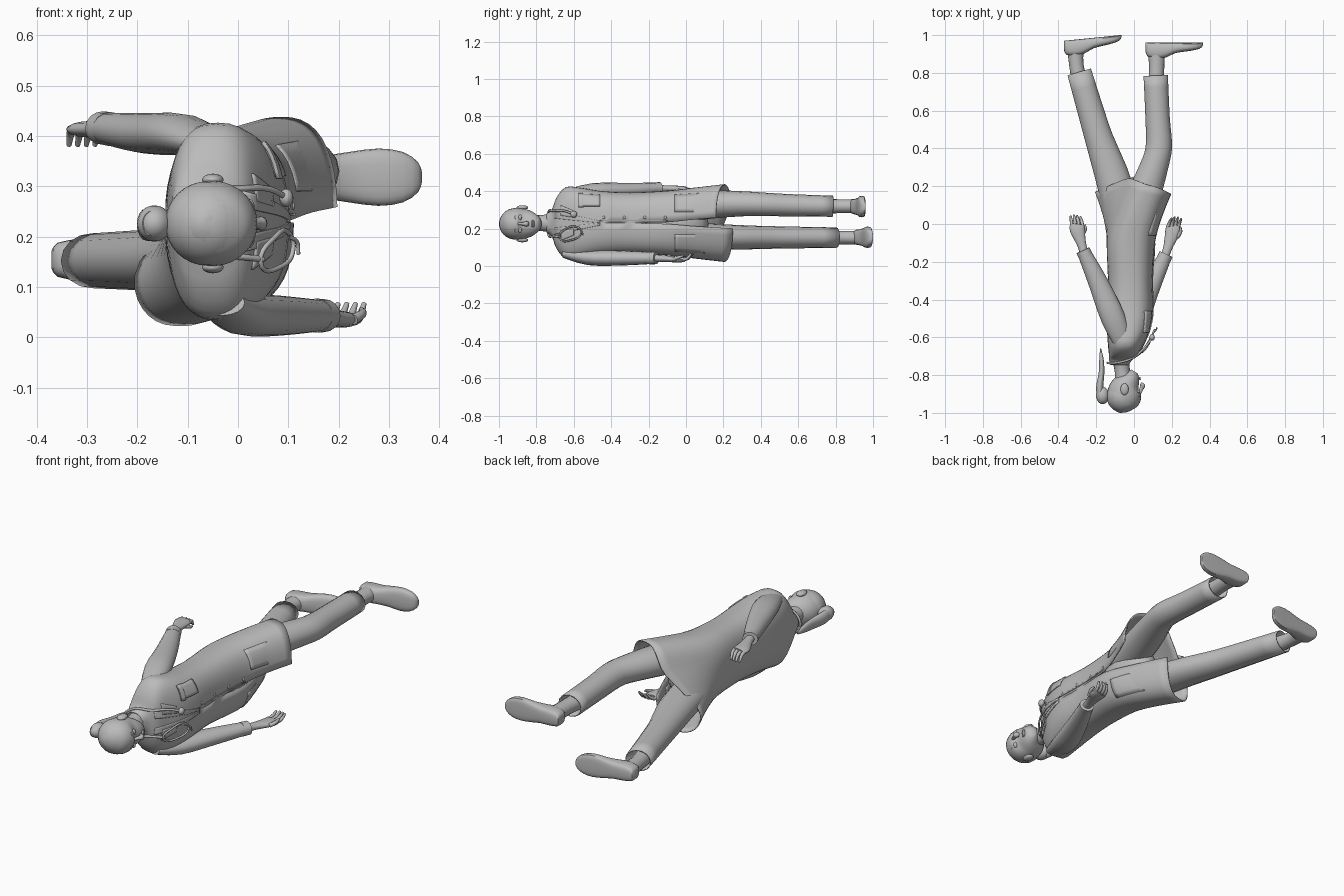
import bpy, bmesh, math
from math import sin, cos, pi, tanh
from mathutils import Vector

if "Cube" in bpy.data.objects:
    bpy.data.objects.remove(bpy.data.objects["Cube"], do_unlink=True)

grey = bpy.data.materials.new("plain grey")
grey.use_nodes = True
grey.diffuse_color = (0.5, 0.5, 0.5, 1)
grey.node_tree.nodes["Principled BSDF"].inputs["Base Color"].default_value = (0.5, 0.5, 0.5, 1)
MID = 0.23  # body centre plane


def finish(name, bm, angle=50, thick=0):
    bmesh.ops.remove_doubles(bm, verts=bm.verts, dist=0.0002)
    bmesh.ops.recalc_face_normals(bm, faces=bm.faces)
    me = bpy.data.meshes.new(name)
    bm.to_mesh(me)
    bm.free()
    me.materials.append(grey)
    me.shade_smooth()
    me.set_sharp_from_angle(angle=math.radians(angle))
    ob = bpy.data.objects.new(name, me)
    bpy.context.collection.objects.link(ob)
    if thick:
        mod = ob.modifiers.new("cloth", "SOLIDIFY")
        mod.thickness, mod.offset = thick, 0
    return ob


def refine(rows, n=3):
    """Smooth interpolation between rows of numbers."""
    out = []
    for i in range(len(rows) - 1):
        a, b, c, d = (rows[max(0, min(len(rows) - 1, i + k))] for k in (-1, 0, 1, 2))
        for j in range(n):
            t = j / n
            out.append([q + t * (r - p) / 2 + t * t * (2 * p - 5 * q + 4 * r - s) / 2
                        + t ** 3 * (3 * q - p - 3 * r + s) / 2 for p, q, r, s in zip(a, b, c, d)])
    return out + [list(rows[-1])]


def loft(name, rings, closed=True, caps=True, **kw):
    bm = bmesh.new()
    vs = [[bm.verts.new(p) for p in r] for r in rings]
    n = len(vs[0])
    for a, b in zip(vs, vs[1:]):
        for i in range(n if closed else n - 1):
            j = (i + 1) % n
            bm.faces.new((a[i], a[j], b[j], b[i]))
    if caps:
        bm.faces.new(vs[0])
        bm.faces.new(vs[-1])
    return finish(name, bm, **kw)


def power(v, p):
    return math.copysign(abs(v) ** p, v)


def tube(name, rows, sides=16, caps=True, n=3, **kw):
    """Rows: x, y, z, in-plane radius, vertical radius."""
    rows = refine(rows, n)
    pts = [Vector(r[:3]) for r in rows]
    rings = []
    for i, r in enumerate(rows):
        t = (pts[min(i + 1, len(pts) - 1)] - pts[max(i - 1, 0)]).normalized()
        side = Vector((0, 0, 1)).cross(t).normalized()
        up = t.cross(side)
        rings.append([pts[i] + side * r[3] * cos(a) + up * r[4] * sin(a)
                      for a in (2 * pi * k / sides for k in range(sides))])
    return loft(name, rings, caps=caps, **kw)


def ball(name, loc, size, seg=20):
    bm = bmesh.new()
    bmesh.ops.create_uvsphere(bm, u_segments=seg, v_segments=seg // 2 + 2, radius=1)
    for v in bm.verts:
        v.co = Vector(loc) + Vector([c * s for c, s in zip(v.co, size)])
    return finish(name, bm, angle=80)


def wire(name, pts, radius, cyclic=False):
    cu = bpy.data.curves.new(name, "CURVE")
    cu.dimensions, cu.bevel_depth, cu.bevel_resolution, cu.resolution_u = "3D", radius, 2, 6
    sp = cu.splines.new("BEZIER")
    sp.bezier_points.add(len(pts) - 1)
    for bp, p in zip(sp.bezier_points, pts):
        bp.co, bp.handle_left_type, bp.handle_right_type = p, "AUTO", "AUTO"
    sp.use_cyclic_u = cyclic
    cu.materials.append(grey)
    ob = bpy.data.objects.new(name, cu)
    bpy.context.collection.objects.link(ob)


# Coat: y, centre x, half depth, half width, stride shift, front gap, hem tilt
COAT = refine([
    (-.745, -.075, .045, .048, 0, 0, 0), (-.715, -.07, .06, .07, 0, 0, 0),
    (-.69, -.055, .075, .135, 0, 0, 0), (-.64, -.045, .09, .19, 0, 0, 0),
    (-.56, -.03, .11, .185, 0, 0, 0), (-.45, -.022, .12, .168, 0, 0, 0),
    (-.3, -.02, .115, .16, 0, 0, 0), (-.1, -.017, .125, .17, 0, .01, 0),
    (.05, -.015, .12, .187, .04, .05, .015), (.205, -.015, .11, .205, .1, .08, .045)])
P = 0.78


def coat_ring(row, n=40):
    y, cx, hx, hz, shift, gap, tilt = row
    ring = []
    for i in range(n + 1):
        a = gap + (2 * pi - 2 * gap) * i / n
        c, s = cos(a), sin(a)
        k = math.copysign(1, s) if c > 0 else tanh(3 * s)
        ring.append((cx + hx * power(c, P) + shift * k, y - tilt * k * c, MID + hz * power(s, P)))
    return ring


def coat_front(y, z):
    """Depth of the coat's front at a given point."""
    i = max(j for j in range(len(COAT) - 1) if COAT[j][0] <= y or j == 0)
    a, b = COAT[i], COAT[i + 1]
    t = (y - a[0]) / (b[0] - a[0])
    _, cx, hx, hz, shift, _, _ = [p + t * (q - p) for p, q in zip(a, b)]
    s = min(1, abs(z - MID) / hz) ** (1 / P)
    return cx + hx * (1 - s * s) ** (P / 2) + shift * (1 if z > MID else -1)


def patch(name, y0, y1, start, end, lift=.004, thick=.007, n=8):
    """Cloth panel lying on the coat; start and end are z spans."""
    rings = []
    for i in range(n + 1):
        t = i / n
        y = y0 + t * (y1 - y0)
        lo, hi = (start[k] + t * (end[k] - start[k]) for k in (0, 1))
        rings.append([(coat_front(y, z) + lift, y, z)
                      for z in (lo + (hi - lo) * j / 5 for j in range(6))])
    return loft(name, rings, closed=False, caps=False, thick=thick)


loft("coat", [coat_ring(r) for r in COAT], closed=False, caps=False, thick=.006)

# Lapels, pockets and buttons
for label, d in (("upper", 1), ("lower", -1)):
    patch(label + "_lapel", -.7, -.46, (MID + d * .025, MID + d * .06), (MID, MID + d * .012))
    patch(label + "_lapel_notch", -.67, -.6, (MID + d * .04, MID + d * .095),
          (MID + d * .03, MID + d * .065))
    patch(label + "_hip_pocket", -.06, .1, (MID + d * .06, MID + d * .15), (MID + d * .06, MID + d * .16))
patch("chest_pocket", -.57, -.46, (.32, .385), (.32, .38), lift=.006)
patch("chest_pocket_flap", -.575, -.55, (.315, .388), (.315, .388), lift=.01)
patch("front_placket", -.46, -.1, (MID + .012, MID + .017), (MID + .012, MID + .017), thick=.004)
for i in range(4):
    y = -.44 + .11 * i
    ball("button", (coat_front(y, .26) + .002, y, .26), (.005, .008, .008), 10)

# Sleeves, cuffs and hands
ARMS = (("upper", 1, .405, [(-.05, -.65), (-.11, -.5), (-.185, -.32), (-.265, -.15)], (-.3, -.03), (-.31, .05)),
        ("lower", -1, .043, [(-.03, -.65), (.01, -.52), (.08, -.35), (.165, -.17)], (.205, -.04), (.225, .05)))
for label, d, z, path, palm, tip in ARMS:
    rad = ((.045, .025), (.064, .041), (.053, .04), (.036, .031))
    zs = (z - d * .025, z - d * .003, z, z + d * .01 if d > 0 else z)
    tube(label + "_sleeve", [(*p, h, *r) for p, h, r in zip(path, zs, rad)])
    w = Vector((*path[-1], zs[-1]))
    e = Vector((*path[-2], zs[-2]))
    aim = (w - e).normalized()
    tube(label + "_cuff", [(*(w - aim * .025), .038, .034), (*(w + aim * .012), .037, .033)], n=1)
    hand = Vector((*palm, z + d * .008))
    tube(label + "_palm", [(*w, .022, .02), (*(w + (hand - w) * .4), .025, .017),
                           (*hand, .04, .016), (hand.x, hand.y + .03, hand.z, .036, .012)])
    for i in range(4):
        off = (i - 1.5) * .019
        base = hand + Vector((off, .018, 0))
        reach = .062 - .007 * abs(i - 1.3)
        end = Vector((tip[0] + off * .9, base.y + reach, hand.z - d * .032))
        mid = (base + end) / 2 + Vector((0, .004, d * .01))
        tube(label + "_finger", [(*base, .009, .009), (*mid, .0085, .0085), (*end, .005, .005)], sides=8)
    side = .034
    tube(label + "_thumb", [(hand.x + side * .7, hand.y - .03, hand.z, .011, .011),
                            (hand.x + side + .008, hand.y, hand.z - d * .012, .009, .009),
                            (hand.x + side + .006, hand.y + .025, hand.z - d * .02, .005, .005)], sides=8)

# Trousers, ankles and shoes
tube("upper_trouser_leg", [(-.01, -.1, .31, .09, .08), (.055, .15, .33, .085, .072), (.115, .33, .333, .07, .063),
                           (.132, .42, .33, .067, .06), (.125, .56, .325, .062, .057), (.115, .785, .32, .062, .054)],
     caps=False, thick=.005)
tube("lower_trouser_leg", [(-.03, -.1, .16, .09, .08), (-.1, .2, .155, .09, .066), (-.16, .38, .153, .078, .06),
                           (-.2, .5, .153, .07, .057), (-.29, .805, .152, .062, .052)], caps=False, thick=.005)
ball("hips", (-.015, -.05, MID), (.1, .17, .15))
tube("upper_ankle", [(.115, .7, .32, .045, .042), (.12, .82, .32, .04, .037), (.118, .92, .32, .046, .038)])
tube("lower_ankle", [(-.28, .72, .152, .045, .042), (-.305, .84, .152, .038, .036), (-.31, .94, .152, .045, .038)])

SHOE = refine([(0, .05, .018), (.012, .075, .034), (.06, .088, .042), (.11, .078, .043), (.16, .055, .05),
               (.22, .046, .057), (.27, .038, .05), (.3, .026, .03), (.308, .012, .01)], 2)
for label, x0, sole, slope, z in (("upper", .062, .96, 0, .318), ("lower", -.37, .97, .1, .154)):
    rings = []
    for t, h, w in SHOE:
        ring = []
        for k in range(20):
            c, s = cos(2 * pi * k / 20), sin(2 * pi * k / 20)
            lift = h * (.5 + .5 * power(s, .7)) if s > 0 else h * (.5 + .5 * power(s, .35))
            ring.append((x0 + t * .985, sole + slope * t - lift, z + w * power(c, .7)))
        rings.append(ring)
    loft(label + "_shoe", rings, angle=45)

# Head, neck and face
HEAD = [(-.998, -.055, .012, .012), (-.99, -.056, .038, .036), (-.965, -.056, .07, .066),
        (-.925, -.052, .088, .083), (-.885, -.05, .088, .084), (-.85, -.038, .074, .076),
        (-.82, -.018, .052, .062), (-.795, -.004, .035, .043), (-.782, .004, .02, .024)]
tube("head", [(x, y, MID - .004, hx, hz) for y, x, hx, hz in HEAD], sides=28, angle=80)
tube("neck", [(-.055, -.85, MID, .05, .05), (-.062, -.78, MID, .04, .042), (-.07, -.7, MID, .05, .055)])
tube("nose", [(.03, -.897, MID - .004, .008, .006), (.04, -.87, MID - .004, .011, .009),
              (.047, -.855, MID - .004, .012, .014), (.035, -.845, MID - .004, .008, .012)], sides=12)
for d in (1, -1):
    z = MID - .004
    ball("eye", (.022, -.887, z + d * .034), (.011, .009, .015), 14)
    wire("eyebrow", [(.034, -.908, z + d * .016), (.028, -.914, z + d * .035), (.012, -.906, z + d * .056)], .003)
    ball("ear", (-.05, -.875, z + d * .087), (.022, .032, .012), 14)
for y in (-.822, -.815):
    ball("lip", (.029, y, MID - .004), (.007, .005, .02), 12)

# Pulled back hair with a ponytail
ball("hair_cap", (-.059, -.913, MID - .004), (.086, .086, .084), 28)
ball("hair_knot", (-.166, -.908, MID - .004), (.035, .046, .036))
tube("ponytail", [(-.172, -.94, MID - .004, .018, .025), (-.182, -.87, MID - .006, .019, .032),
                  (-.172, -.79, MID - .01, .015, .028), (-.172, -.72, MID - .01, .012, .02),
                  (-.177, -.66, MID - .01, .003, .005)])

# Stethoscope round the neck
wire("stethoscope_tube", [(.098, -.6, .277), (.06, -.65, .295), (0, -.705, .295), (-.09, -.735, .29),
                          (-.14, -.735, MID), (-.09, -.735, .165), (0, -.705, .16), (.05, -.67, .155)], .006)
wire("stethoscope_loop", [(.045, -.675, .15), (.075, -.64, .2), (.1, -.58, .208), (.11, -.56, .18),
                          (.085, -.61, .14)], .005, True)
wire("stethoscope_earpiece", [(.1, -.58, .2), (.117, -.56, .19), (.12, -.55, .165)], .004)
ball("stethoscope_bell", (.096, -.6, .277), (.014, .018, .018), 16)
